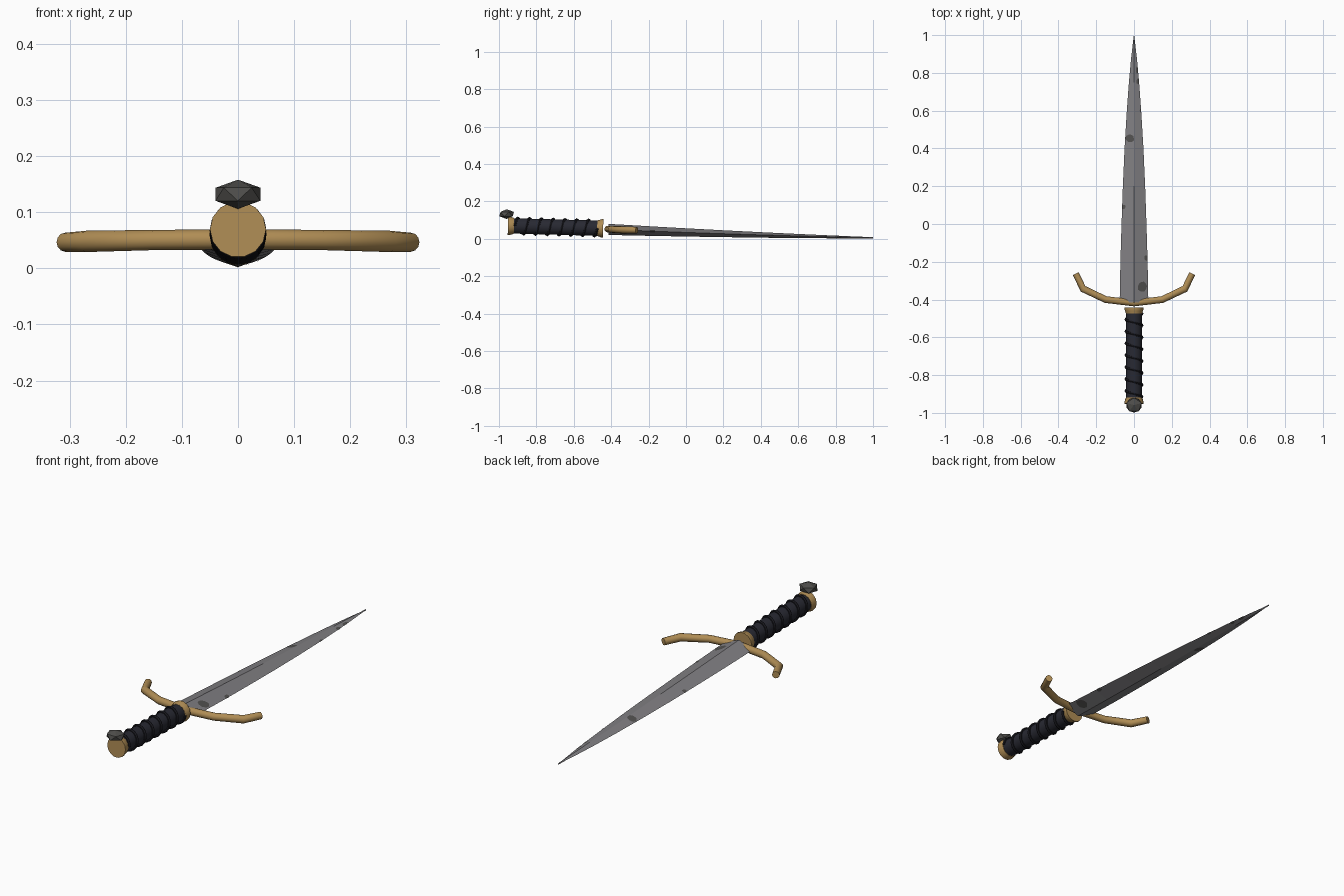
import bpy, bmesh, math, random
from mathutils import Vector, Matrix

if "Cube" in bpy.data.objects:
    bpy.data.objects.remove(bpy.data.objects["Cube"])

random.seed(4)


def material(name, rgb):
    m = bpy.data.materials.new(name)
    m.diffuse_color = (*rgb, 1)
    m.use_nodes = True
    m.node_tree.nodes["Principled BSDF"].inputs["Base Color"].default_value = m.diffuse_color
    return m


STEEL = material("steel", (0.215, 0.21, 0.222))
STAIN = material("dark_stain", (0.085, 0.083, 0.08))
BRASS = material("brass", (0.43, 0.265, 0.09))
LEATHER = material("leather", (0.021, 0.022, 0.032))
CORD = material("cord", (0.010, 0.010, 0.014))
STONE = material("stone", (0.075, 0.073, 0.068))


def finish(bm, name, mat, smooth=False):
    bmesh.ops.recalc_face_normals(bm, faces=bm.faces)
    me = bpy.data.meshes.new(name)
    bm.to_mesh(me)
    bm.free()
    me.materials.append(mat)
    ob = bpy.data.objects.new(name, me)
    bpy.context.collection.objects.link(ob)
    if smooth:
        bpy.context.view_layer.objects.active = ob
        ob.select_set(True)
        bpy.ops.object.shade_smooth_by_angle(angle=math.radians(40))
        ob.select_set(False)
    return ob


def sweep(name, path, radii, ref, sides, mat, smooth=True):
    """Round tube with a ring at each path point and capped ends."""
    bm = bmesh.new()
    path = [Vector(p) for p in path]
    rings = []
    for i, p in enumerate(path):
        t = (path[min(i + 1, len(path) - 1)] - path[max(i - 1, 0)]).normalized()
        u = t.cross(Vector(ref)).normalized()
        v = u.cross(t)
        rings.append([bm.verts.new(p + radii[i] * (u * math.cos(a) + v * math.sin(a)))
                      for a in (2 * math.pi * k / sides for k in range(sides))])
    for a, b in zip(rings, rings[1:]):
        for k in range(sides):
            j = (k + 1) % sides
            bm.faces.new((a[k], a[j], b[j], b[k]))
    bm.faces.new(rings[0])
    bm.faces.new(rings[-1])
    return finish(bm, name, mat, smooth)


# Blade: diamond section, sagging slightly toward the tip
STATIONS = [(-0.415, 0.076), (-0.2, 0.072), (0, 0.066), (0.2, 0.059), (0.4, 0.050),
            (0.6, 0.038), (0.75, 0.027), (0.87, 0.016), (0.95, 0.007), (1.0, 0.0006)]


def mid(y):
    return 0.034 - 0.036 * y + 0.007 * y * y


def half(y):
    return 0.022 - 0.0185 * y


def width(y):
    for (y0, w0), (y1, w1) in zip(STATIONS, STATIONS[1:]):
        if y <= y1:
            return w0 + (w1 - w0) * (y - y0) / (y1 - y0)
    return 0.0006


bm = bmesh.new()
rings = [[bm.verts.new(c) for c in ((w, y, mid(y)), (0, y, mid(y) + half(y)),
                                    (-w, y, mid(y)), (0, y, mid(y) - half(y)))]
         for y, w in STATIONS]
for a, b in zip(rings, rings[1:]):
    for k in range(4):
        bm.faces.new((a[k], a[(k + 1) % 4], b[(k + 1) % 4], b[k]))
bm.faces.new(rings[0])
bm.faces.new(rings[-1])
finish(bm, "blade", STEEL)

# Stains: thin irregular patches on both faces of the blade
SPOTS = [(0.045, -0.33, 0.026, 0.027), (-0.022, 0.455, 0.025, 0.021), (0.018, 0.815, 0.009, 0.018),
         (0.021, 0.755, 0.008, 0.014), (0.036, 0.6, 0.006, 0.012), (-0.055, 0.09, 0.010, 0.012),
         (0.064, -0.18, 0.010, 0.015)]
bm = bmesh.new()
for side in (1, -1):
    for cx, cy, rx, ry in SPOTS:
        loop = []
        for k in range(10):
            a = 2 * math.pi * k / 10
            r = random.uniform(0.85, 1.15)
            y = cy + r * ry * math.sin(a)
            w = width(y)
            x = max(0.001, min(abs(cx) + r * rx * math.cos(a), w))
            z = mid(y) + side * (half(y) * (1 - x / w) + 0.0012)
            loop.append(Vector((math.copysign(x, cx), y, z)))
        centre = sum(loop, Vector()) / 10
        c = bm.verts.new(centre)
        vs = [bm.verts.new(p) for p in loop]
        for k in range(10):
            tri = (c, vs[k], vs[(k + 1) % 10])
            bm.faces.new(tri if side > 0 else tri[::-1])
ob_me = bpy.data.meshes.new("blade_stains")
bm.to_mesh(ob_me)
bm.free()
ob_me.materials.append(STAIN)
bpy.context.collection.objects.link(bpy.data.objects.new("blade_stains", ob_me))

# Cross guard: mirrored bent bar
right = [(0.15, -0.40, 0.0505), (0.27, -0.343, 0.048), (0.308, -0.263, 0.0465)]
path = [(-x, y, z) for x, y, z in reversed(right)] + [(0, -0.418, 0.0515)] + right
sweep("cross_guard", path, [0.017, 0.019, 0.018, 0.018, 0.018, 0.019, 0.017], (0, 0, 1), 12, BRASS)


# Handle parts around a slightly tilted axis
def axis(y):
    return (0, y, 0.056 - 0.027 * (y + 0.45))


def lathe(name, profile, sides, mat):
    return sweep(name, [axis(y) for y, r in profile], [r for y, r in profile], (0, 0, 1), sides, mat)


lathe("grip", [(-0.93, 0.042), (-0.46, 0.042)], 14, LEATHER)
lathe("collar", [(-0.475, 0.043), (-0.463, 0.046), (-0.453, 0.050), (-0.443, 0.050)], 14, BRASS)
lathe("pommel_cap", [(-0.952, 0.050), (-0.940, 0.050), (-0.920, 0.044)], 14, BRASS)

# Helical cord around the grip
turns, steps = 7, 16
helix = []
for i in range(turns * steps + 1):
    a = 2 * math.pi * i / steps
    x0, y0, z0 = axis(-0.915 + 0.063 * i / steps)
    helix.append((0.043 * math.cos(a), y0, z0 + 0.043 * math.sin(a)))
sweep("grip_cord", helix, [0.0075] * len(helix), (0, 1, 0), 6, CORD)

# Faceted stone on the pommel
bm = bmesh.new()
bmesh.ops.create_icosphere(bm, subdivisions=1, radius=1)
bmesh.ops.transform(bm, verts=bm.verts, matrix=Matrix.Translation((0, -0.959, 0.132))
                    @ Matrix.Diagonal((0.047, 0.044, 0.026, 1)) @ Matrix.Rotation(0.3, 4, 'Z'))
finish(bm, "pommel_stone", STONE)
